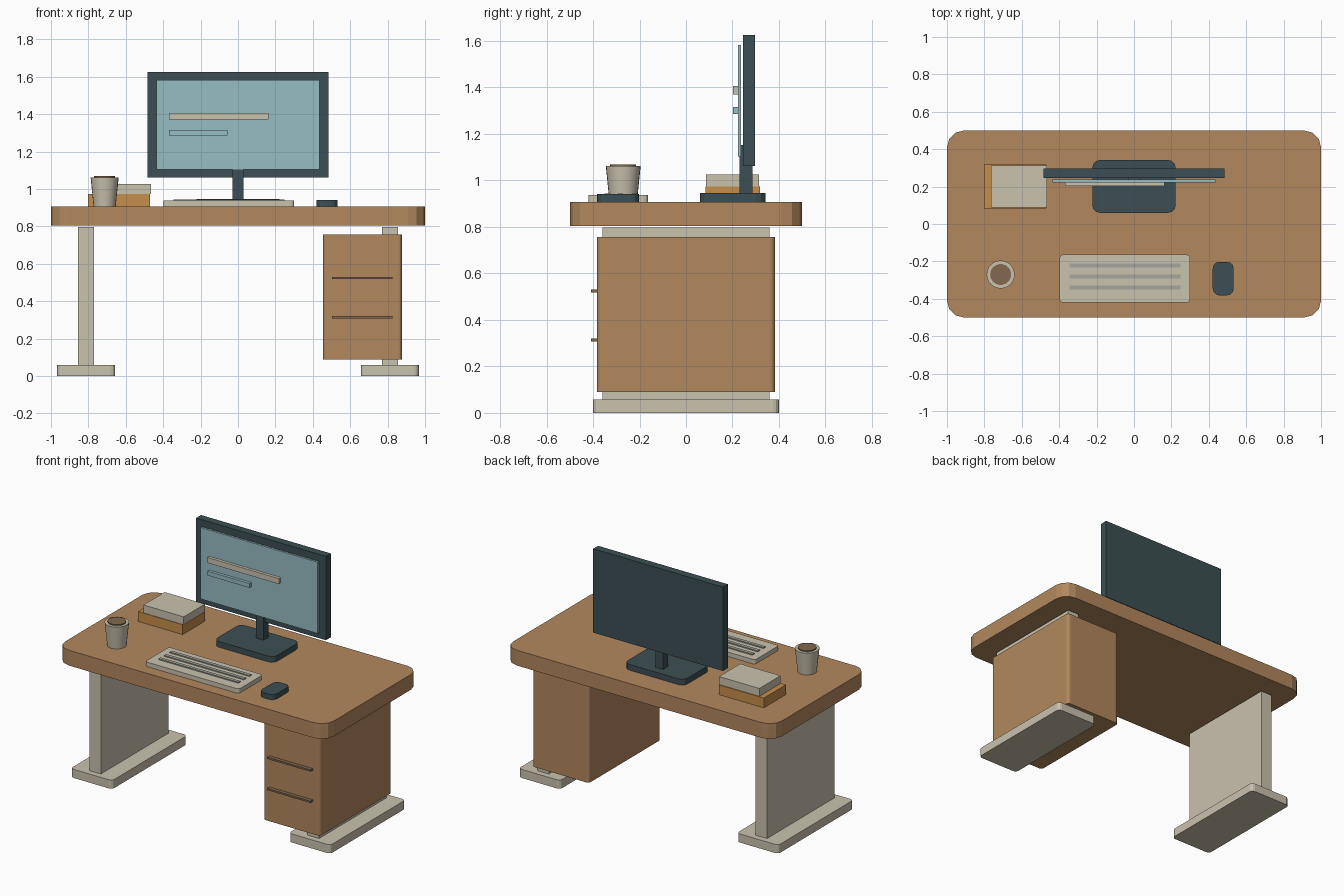
import bpy, bmesh
from mathutils import Matrix, Vector

if "Cube" in bpy.data.objects:
    bpy.data.objects.remove(bpy.data.objects["Cube"])


def material(name, rgb):
    """Flat colour from 0-255 sRGB, stored as linear."""
    m = bpy.data.materials.new(name)
    lin = [(c / 255 / 12.92) if c < 10 else ((c / 255 + 0.055) / 1.055) ** 2.4 for c in rgb]
    m.diffuse_color = (*lin, 1)
    m.use_nodes = True
    m.node_tree.nodes["Principled BSDF"].inputs["Base Color"].default_value = m.diffuse_color
    return m


WOOD = material("wood", (178, 136, 94))
CREAM = material("cream", (202, 194, 174))
DARK = material("dark_slate", (60, 79, 83))
TEAL = material("screen_teal", (151, 189, 195))
ORANGE = material("book_orange", (198, 142, 76))
COFFEE = material("coffee_brown", (130, 104, 78))
GREY = material("key_grey", (165, 167, 157))


def finish(name, bm, mat):
    me = bpy.data.meshes.new(name)
    bm.to_mesh(me)
    bm.free()
    me.materials.append(mat)
    ob = bpy.data.objects.new(name, me)
    bpy.context.collection.objects.link(ob)
    return ob


def box(name, x, y, z, mat, radius=0, segments=3):
    """Box from (min, max) ranges, with optional rounded upright edges."""
    bm = bmesh.new()
    size = Vector((x[1] - x[0], y[1] - y[0], z[1] - z[0]))
    mid = Vector((sum(x) / 2, sum(y) / 2, sum(z) / 2))
    bmesh.ops.create_cube(bm, size=1, matrix=Matrix.Translation(mid) @ Matrix.Diagonal((*size, 1)))
    if radius:
        upright = [e for e in bm.edges if abs(e.verts[0].co.z - e.verts[1].co.z) > size.z / 2]
        bmesh.ops.bevel(bm, geom=upright, offset=radius, segments=segments, profile=0.5, affect='EDGES')
    return finish(name, bm, mat)


def cone(name, x, y, z, r_low, r_top, mat):
    bm = bmesh.new()
    bmesh.ops.create_cone(bm, cap_ends=True, segments=24, radius1=r_low, radius2=r_top, depth=z[1] - z[0],
                          matrix=Matrix.Translation((x, y, sum(z) / 2)))
    for f in bm.faces:
        f.smooth = len(f.verts) == 4
    for e in bm.edges:
        e.smooth = all(f.smooth for f in e.link_faces)
    return finish(name, bm, mat)


TOP = 0.907

# Desk top, legs and feet
box("desk_top", (-1, 1), (-0.5, 0.5), (0.804, TOP), WOOD, 0.09)
for side, s in (("left", -1), ("right", 1)):
    c = 0.812 * s
    box(side + "_leg", (c - 0.043, c + 0.043), (-0.36, 0.36), (0.055, 0.797), CREAM)
    box(side + "_foot", (c - 0.155, c + 0.155), (-0.4, 0.4), (0, 0.058), CREAM, 0.025)

# Drawer cabinet with two handles
box("drawer_cabinet", (0.455, 0.877), (-0.383, 0.383), (0.089, 0.756), WOOD, 0.02)
for i, z in enumerate((0.314, 0.524)):
    box(f"drawer_handle_{i + 1}", (0.503, 0.825), (-0.408, -0.38), (z - 0.006, z + 0.006), COFFEE)

# Monitor
box("monitor_base", (-0.223, 0.223), (0.06, 0.342), (TOP, 0.946), DARK, 0.04)
box("monitor_post", (-0.029, 0.029), (0.231, 0.285), (0.94, 1.153), DARK)
box("monitor_case", (-0.483, 0.483), (0.245, 0.297), (1.062, 1.626), DARK)
box("monitor_screen", (-0.437, 0.437), (0.223, 0.237), (1.103, 1.583), TEAL)
box("screen_bar_long", (-0.37, 0.162), (0.203, 0.224), (1.37, 1.407), CREAM)
box("screen_bar_short", (-0.37, -0.057), (0.203, 0.224), (1.286, 1.315), TEAL)

# Keyboard with three key rows, and mouse
box("keyboard", (-0.398, 0.3), (-0.42, -0.164), (TOP, 0.937), CREAM, 0.018)
for i, y in enumerate((-0.34, -0.281, -0.222)):
    box(f"key_row_{i + 1}", (-0.345, 0.248), (y - 0.011, y + 0.011), (0.936, 0.944), GREY)
box("mouse", (0.421, 0.533), (-0.382, -0.202), (TOP, 0.942), DARK, 0.036)

# Mug filled with coffee
cone("mug", -0.713, -0.27, (TOP, 1.062), 0.059, 0.075, CREAM)
cone("coffee", -0.713, -0.27, (1.055, 1.069), 0.056, 0.056, COFFEE)

# Two stacked books
box("lower_book", (-0.802, -0.47), (0.083, 0.318), (TOP, 0.973), ORANGE)
box("upper_book", (-0.765, -0.465), (0.087, 0.313), (0.973, 1.026), CREAM)
